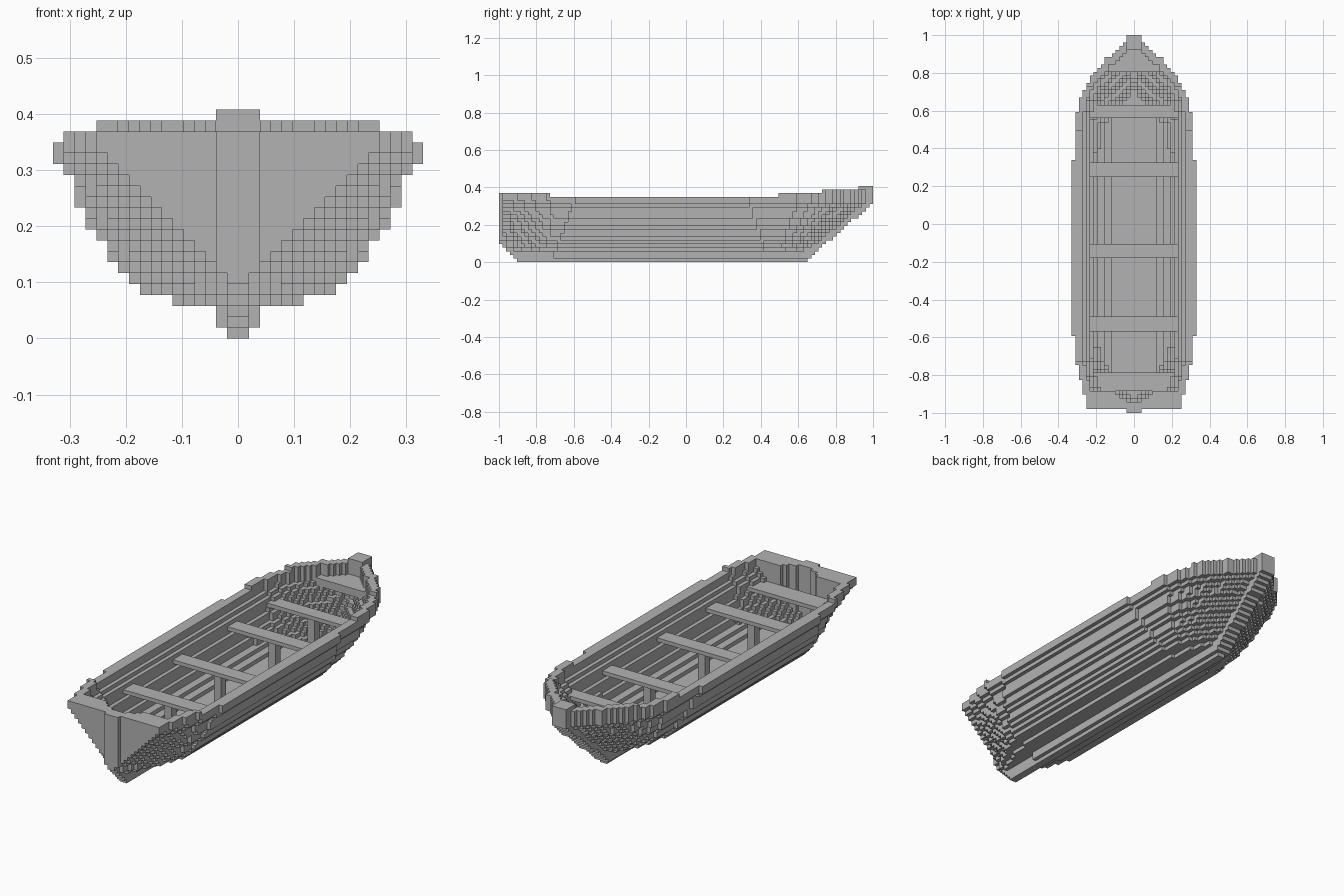
import bpy, bmesh

if "Cube" in bpy.data.objects:
    bpy.data.objects.remove(bpy.data.objects["Cube"], do_unlink=True)

NY = 103                          # length in blocks
V = 2 / NY                        # block size

grey = bpy.data.materials.new("plain_grey")
grey.use_nodes = True
grey.diffuse_color = (0.45, 0.45, 0.45, 1)
grey.node_tree.nodes["Principled BSDF"].inputs["Base Color"].default_value = (0.45, 0.45, 0.45, 1)

# Outer and inner half widths of the midship section at each level, in blocks
MID = [1, 2, 2, 6, 9, 10, 11, 12, 12, 13, 14, 14, 15, 15, 15, 16] + [17] * 5
INSIDE = [0] * 5 + [6, 8, 10, 10, 11, 11, 11, 12, 12, 12, 13] + [14] * 5


def half_width(y, k):
    """Outer half width of the hull at length y and level k, in blocks."""
    z = k * V
    mid = MID[k]
    low = max(0, 1 - z / 0.31)                        # 1 at the keel, 0 near the rim
    heel = max(-0.98, -0.9 - z)                       # raked heel
    tip = min(1.0, 0.645 + z / 0.87)                  # raked stem
    if y < heel or y > tip:
        return 0
    aft, fore = -0.6 - 0.12 * low, 0.34 + 0.1 * low
    if y < aft:                                       # narrowing to the transom
        t = (aft - y) / (aft - heel)
        end = max(1, min(mid, 13, k - 4))
        return int(mid + (end - mid) * t ** 1.4)
    if y > fore:                                      # curving in to the bow
        u = (y - fore) / (tip - fore)
        return max(min(2, mid), int(mid * (1 - u ** (3 - 1.3 * low))))
    return mid


def inner_width(y, k):
    """Half width of the hollow inside, in blocks."""
    if k < 5 or y > 0.93 or y < -0.95:
        return 0
    if y > 0.81 and k in (15, 16):                    # small foredeck
        return 0
    w = min(INSIDE[k], half_width(y, k) - 2, half_width(y, k - 1) - 1,
            half_width(y + 2 * V, k) - 1)
    if y < -0.89:                                     # stepped notch in the stern
        w = min(w, 5 if y > -0.91 else 4 if y > -0.93 else 2)
    return w


def sheer(y):
    """Number of levels below the rim, rising in steps to the ends."""
    if y < -0.73:
        return 19
    for limit, top in ((0.49, 18), (0.73, 19), (0.92, 20)):
        if y < limit:
            return top
    return 21


def hull_cells():
    cells = set()
    for j in range(NY):
        y = -1 + (j + 0.5) * V
        for k in range(sheer(y)):
            outer, inner = half_width(y, k), inner_width(y, k)
            if k == 20:                               # stem head
                outer = min(outer, 2)
            for i in range(max(0, inner), outer):
                cells.add((i, j, k))
                cells.add((-1 - i, j, k))
    return cells


def finish(name, bm):
    mesh = bpy.data.meshes.new(name)
    bm.to_mesh(mesh)
    bm.free()
    mesh.materials.append(grey)
    bpy.context.collection.objects.link(bpy.data.objects.new(name, mesh))


def block_object(name, cells):
    """Skin a set of blocks, keeping only the exposed faces."""
    bm = bmesh.new()
    verts = {}

    def vert(c):
        if c not in verts:
            verts[c] = bm.verts.new((c[0] * V, c[1] * V - 1, c[2] * V))
        return verts[c]

    for c in cells:
        for axis in range(3):
            for side in (0, 1):
                n = list(c)
                n[axis] += 2 * side - 1
                if tuple(n) in cells:
                    continue
                a, b = (axis + 1) % 3, (axis + 2) % 3
                ring = []
                for da, db in ((0, 0), (1, 0), (1, 1), (0, 1)):
                    p = list(c)
                    p[axis] += side
                    p[a] += da
                    p[b] += db
                    ring.append(vert(tuple(p)))
                bm.faces.new(ring if side else ring[::-1])
    finish(name, bm)


def box(name, half_x, y0, y1, z0, z1):
    bm = bmesh.new()
    bmesh.ops.create_cube(bm, size=1)
    for v in bm.verts:
        v.co.x *= 2 * half_x
        v.co.y = y1 if v.co.y > 0 else y0
        v.co.z = z1 if v.co.z > 0 else z0
    finish(name, bm)


# Hull with keel, rim, foredeck and stem
block_object("hull", hull_cells())

# Stern post on the outside of the transom, narrow at the foot
box("stern_post", 2 * V, -1, -0.97, 6 * V, 19 * V)
box("stern_post_foot", V, -1, -0.97, 5 * V, 6 * V)

# Seats across the hull, each but the last on a centre post
SEATS = [(0.56, 0.63), (0.25, 0.325), (-0.18, -0.105), (-0.57, -0.49), (-0.885, -0.785)]
for n, (y0, y1) in enumerate(SEATS, 1):
    last = n == len(SEATS)
    box(f"seat_{n}", (11 if last else 12.2) * V, y0, y1, 13 * V, 14 * V)
    if not last:
        mid = (y0 + y1) / 2
        box(f"seat_post_{n}", V, mid - V, mid + V, 5 * V, 13 * V)
